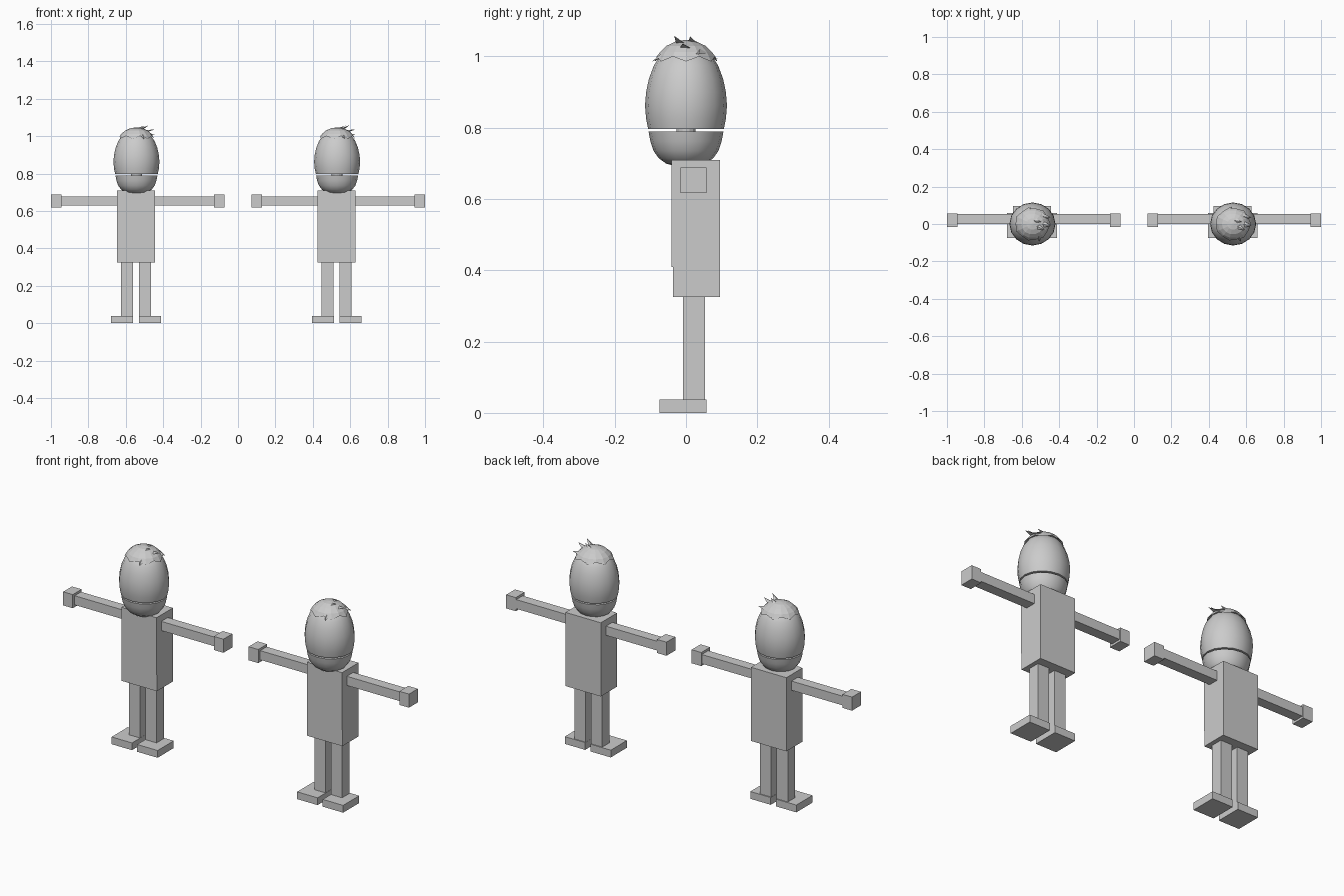
import bpy, bmesh, math
from mathutils import Vector

cube = bpy.data.objects.get("Cube")
if cube:
    bpy.data.objects.remove(cube, do_unlink=True)

grey = bpy.data.materials.new("plain grey")
grey.use_nodes = True
grey.diffuse_color = (0.6, 0.6, 0.6, 1)
grey.node_tree.nodes["Principled BSDF"].inputs["Base Color"].default_value = (0.6, 0.6, 0.6, 1)


def finish(name, bm, smooth=False):
    bmesh.ops.recalc_face_normals(bm, faces=bm.faces)
    mesh = bpy.data.meshes.new(name)
    bm.to_mesh(mesh)
    bm.free()
    mesh.materials.append(grey)
    obj = bpy.data.objects.new(name, mesh)
    bpy.context.collection.objects.link(obj)
    if smooth:
        bpy.ops.object.select_all(action='DESELECT')
        obj.select_set(True)
        bpy.context.view_layer.objects.active = obj
        bpy.ops.object.shade_smooth_by_angle(angle=math.radians(40))
    return obj


def box(name, ox, x, y, z):
    """Box from its (min, max) range on each axis."""
    bm = bmesh.new()
    bmesh.ops.create_cube(bm, size=1)
    for v in bm.verts:
        v.co = [sum(r) / 2 + c * (r[1] - r[0]) for c, r in zip(v.co, (x, y, z))]
        v.co.x += ox
    return finish(name, bm)


def lathe(bm, ox, profile, stretch=1.07, segments=16, jag=None):
    """Rings of (radius, z); jag shifts every other vertex of the first ring."""
    rings = []
    for i, (r, z) in enumerate(profile):
        ring = []
        for k in range(segments):
            a = math.tau * k / segments
            dr, dz = jag if jag and i == 0 and k % 2 else (0, 0)
            ring.append(bm.verts.new((ox + (r + dr) * stretch * math.cos(a),
                                      (r + dr) * math.sin(a), z + dz)))
        rings.append(ring)
    for a, b in zip(rings, rings[1:]):
        for k in range(segments):
            n = (k + 1) % segments
            bm.faces.new((a[k], a[n], b[n], b[k]))
    bm.faces.new(rings[0])
    bm.faces.new(rings[-1])


def spike(bm, ox, base, tip, width):
    """Three-sided tuft of hair."""
    base, tip = Vector(base), Vector(tip)
    d = tip - base
    side = d.cross(Vector((0, 0, 1))).normalized() * width
    up = side.cross(d).normalized() * width * 0.6
    shift = Vector((ox, 0, 0))
    a, b, c, t = [bm.verts.new(p + shift) for p in (base + side, base - side, base + up, tip)]
    for f in ((a, b, t), (b, c, t), (c, a, t), (a, c, b)):
        bm.faces.new(f)


def figure(label, ox):
    bx = ox - 0.009    # body axis
    hx = ox - 0.0065   # head axis

    # torso with a shallow front panel
    box(label + "_torso", bx, (-0.102, 0.102), (-0.037, 0.096), (0.325, 0.71))
    box(label + "_front_panel", bx, (-0.088, 0.102), (-0.04, -0.036), (0.41, 0.71))

    # limbs
    for s, side in ((-1, "right"), (1, "left")):
        def span(a, b):
            return tuple(sorted((s * a, s * b)))
        box(f"{label}_{side}_arm", ox, span(0.09, 0.412), (0, 0.053), (0.628, 0.676))
        box(f"{label}_{side}_hand", ox, span(0.408, 0.4635), (-0.016, 0.057), (0.617, 0.688))
        box(f"{label}_{side}_leg", bx, span(0.016, 0.08), (-0.008, 0.053), (0.035, 0.327))
        box(f"{label}_{side}_foot", bx, span(0.015, 0.133), (-0.075, 0.058), (0, 0.038))

    # jaw bowl, upper head and the small hinge between them
    bm = bmesh.new()
    lathe(bm, hx, [(0.025, 0.692), (0.055, 0.699), (0.076, 0.714), (0.091, 0.735),
                   (0.1, 0.762), (0.105, 0.789)])
    finish(label + "_jaw", bm, True)
    bm = bmesh.new()
    lathe(bm, hx, [(0.106, 0.796), (0.112, 0.825), (0.115, 0.863), (0.112, 0.9),
                   (0.104, 0.938), (0.09, 0.975), (0.073, 1.0), (0.045, 1.021), (0.012, 1.032)])
    finish(label + "_head", bm, True)
    bm = bmesh.new()
    lathe(bm, hx, [(0.027, 0.785), (0.027, 0.8)])
    finish(label + "_hinge", bm)

    # hair cap with a jagged hem and tufts swept to the left
    bm = bmesh.new()
    lathe(bm, hx, [(0.09, 0.986), (0.075, 1.012), (0.056, 1.03), (0.03, 1.042), (0.006, 1.046)],
          segments=14, jag=(-0.006, 0.014))
    for base, tip, width in (
            ((0.02, -0.01, 1.03), (0.066, -0.033, 1.058), 0.018),
            ((0.0, 0.02, 1.03), (0.045, 0.012, 1.056), 0.02),
            ((0.05, 0.0, 1.02), (0.1, -0.01, 1.036), 0.02),
            ((0.05, 0.04, 1.01), (0.1, 0.035, 1.006), 0.02),
            ((0.03, -0.05, 1.01), (0.04, -0.096, 0.985), 0.02),
            ((-0.02, 0.05, 1.01), (-0.01, 0.09, 0.992), 0.02)):
        spike(bm, hx, base, tip, width)
    finish(label + "_hair", bm)


figure("right_figure", -0.5365)
figure("left_figure", 0.5365)
